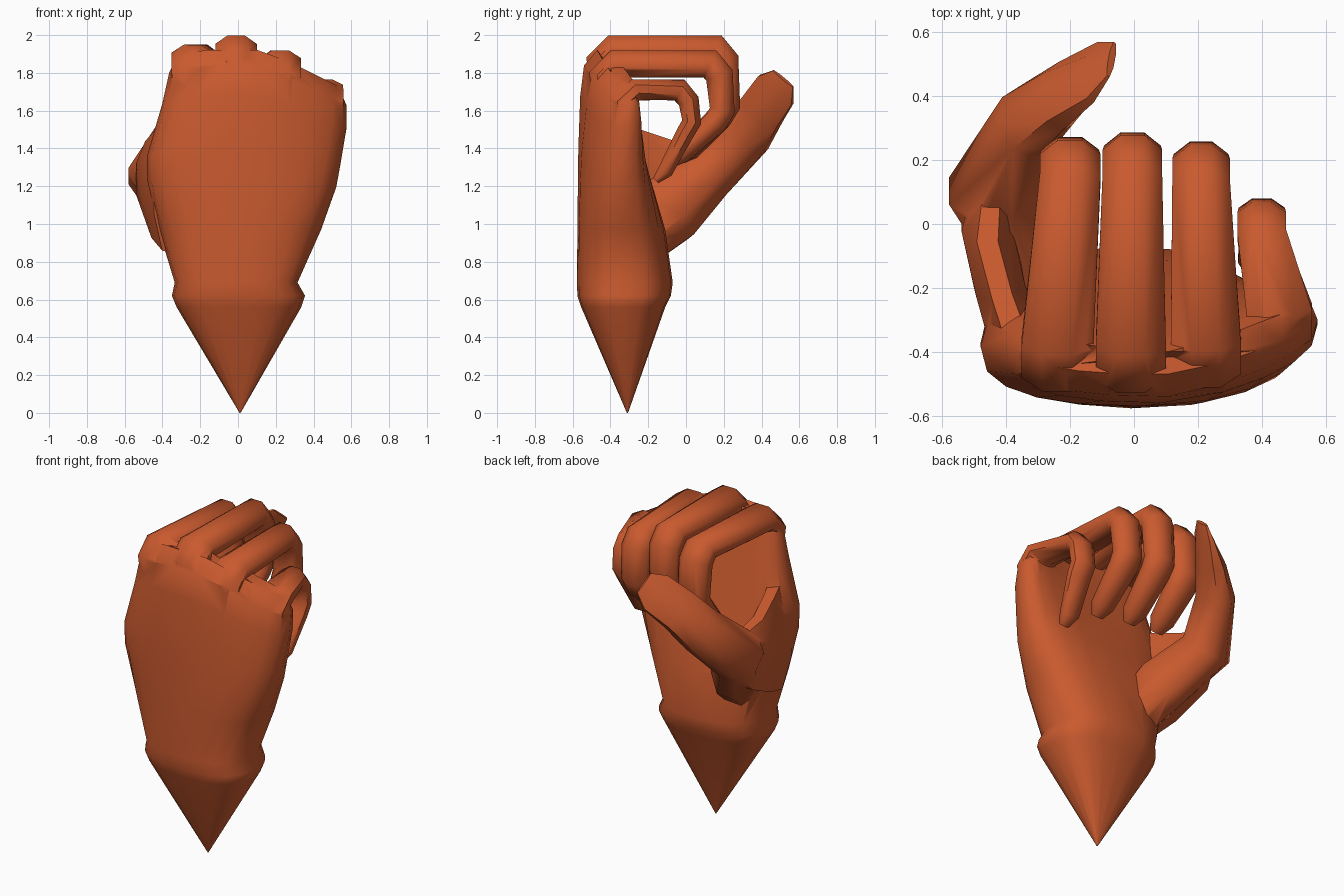
import bpy, bmesh, math
from mathutils import Vector

if "Cube" in bpy.data.objects:
    bpy.data.objects.remove(bpy.data.objects["Cube"])

skin = bpy.data.materials.new("terracotta")
skin.diffuse_color = (0.59, 0.103, 0.028, 1)
skin.use_nodes = True
skin.node_tree.nodes["Principled BSDF"].inputs["Base Color"].default_value = skin.diffuse_color


def loft(name, rings):
    """Skin a list of equal-sized point rings and cap both ends."""
    bm = bmesh.new()
    vr = [[bm.verts.new(p) for p in r] for r in rings]
    n = len(vr[0])
    for r0, r1 in zip(vr, vr[1:]):
        for i in range(n):
            j = (i + 1) % n
            bm.faces.new((r0[i], r0[j], r1[j], r1[i]))
    bm.faces.new(vr[0])
    bm.faces.new(vr[-1])
    bmesh.ops.recalc_face_normals(bm, faces=bm.faces[:])
    me = bpy.data.meshes.new(name)
    bm.to_mesh(me)
    bm.free()
    me.materials.append(skin)
    ob = bpy.data.objects.new(name, me)
    bpy.context.collection.objects.link(ob)
    return ob


def tube(name, path, side, n=8):
    """path: (x, y, z, half width along side, half thickness)."""
    pts = [Vector(p[:3]) for p in path]
    rings = []
    for i, p in enumerate(path):
        d0 = (pts[i] - pts[max(i - 1, 0)]).normalized()
        d1 = (pts[min(i + 1, len(pts) - 1)] - pts[i]).normalized()
        t = (d0 + d1).normalized()
        miter = 1 / max(t.dot(d1 if d1.length else d0), 0.7)
        w = Vector(side)
        w = (w - t * w.dot(t)).normalized()
        h = t.cross(w)
        ring = []
        for k in range(n):
            a = 2 * math.pi * (k + 0.5) / n
            ring.append(pts[i] + w * p[3] * 1.06 * math.cos(a)
                        + h * p[4] * 1.06 * miter * math.sin(a))
        rings.append(ring)
    return loft(name, rings)


# palm and wrist: (z, left, right, back y, front y, knuckle slope)
sections = [
    (0.00, 0.008, 0.014, -0.313, -0.307, 0),
    (0.56, -0.325, 0.335, -0.555, -0.11, 0),
    (0.62, -0.35, 0.355, -0.575, -0.08, 0),
    (0.69, -0.335, 0.315, -0.577, -0.07, 0),
    (0.97, -0.42, 0.44, -0.575, -0.11, 0),
    (1.25, -0.48, 0.52, -0.572, -0.17, 0.3),
    (1.40, -0.48, 0.54, -0.57, -0.20, 0.5),
    (1.68, -0.40, 0.575, -0.56, -0.25, 0.8),
    (1.84, -0.365, 0.575, -0.54, -0.29, 1),
    (1.92, -0.32, 0.53, -0.47, -0.33, 1),
]


def palm_ring(z, x0, x1, y0, y1, s, n=20):
    ring = []
    for k in range(n):
        a = 2 * math.pi * k / n
        c, d = math.cos(a), math.sin(a)
        u = math.copysign(abs(c) ** 0.8, c)
        v = math.copysign(abs(d) ** 0.75, d)
        x = (x0 + x1) / 2 + (x1 - x0) / 2 * u
        y = (y0 + y1) / 2 + (y1 - y0) / 2 * v
        e = max(0, x - 0.15)
        y += s * 0.27 * e                      # little-finger side curls forward
        if v > 0:
            y -= s * 0.07 * v * (1 - u * u)    # hollow of the palm
        ring.append((x, y, z - s * (0.5 * e + 0.25 * max(0, -0.2 - x))))
    return ring


hand = loft("hand", [palm_ring(*s) for s in sections])
parts = []


# curled fingers: base x, end x, base y, reach y, top z, elbow z, widths, thickness
def finger(name, x0, x1, yb, yr, zt, zl, a0, a1, b, ty, tz):
    zc, yc = zt - b, yr - b
    xm = x1 + 0.3 * (x1 - x0)
    parts.append(tube(name, [
        (x0, yb - 0.06, zt - 0.42, a0 * 0.8, b * 0.7),
        (x0, yb - 0.07, zc - 0.07, a0, b),
        (x0, yb, zc, a0, b),
        (x1, yc - 0.06, zc, a1, b),
        (x1, yc - 0.01, zc - 0.06, a1, b),
        (x1, yc + 0.005, zl + 0.06, a1 * 0.95, b * 0.9),
        (x1, yc - 0.03, zl, a1 * 0.92, b * 0.88),
        (xm, ty + 0.05, tz + 0.05, a1 * 0.75, b * 0.75),
        (xm, ty, tz, a1 * 0.4, b * 0.35),
    ], (1, 0, 0)))


finger("index_finger", -0.24, -0.2, -0.38, 0.275, 1.95, 1.55, 0.115, 0.097, 0.075, -0.03, 1.34)
finger("middle_finger", -0.01, -0.005, -0.38, 0.29, 2.0, 1.57, 0.112, 0.095, 0.078, -0.05, 1.34)
finger("ring_finger", 0.225, 0.21, -0.37, 0.26, 1.92, 1.54, 0.112, 0.092, 0.073, -0.08, 1.32)
finger("little_finger", 0.455, 0.4, -0.27, 0.08, 1.765, 1.48, 0.105, 0.078, 0.055, -0.16, 1.23)

# thumb, broad at the ball and flattening to the tip
parts.append(tube("thumb", [
    (-0.20, -0.30, 0.88, 0.15, 0.12),
    (-0.29, -0.10, 1.07, 0.19, 0.14),
    (-0.44, 0.11, 1.26, 0.15, 0.13),
    (-0.33, 0.32, 1.47, 0.135, 0.10),
    (-0.23, 0.40, 1.60, 0.125, 0.075),
    (-0.12, 0.475, 1.71, 0.12, 0.035),
    (-0.07, 0.515, 1.77, 0.07, 0.012),
], (0, 0.6, -0.75)))

# web of skin between thumb and palm
parts.append(tube("thumb_web", [
    (-0.36, -0.38, 1.20, 0.35, 0.09),
    (-0.42, -0.20, 1.21, 0.29, 0.08),
    (-0.46, 0.00, 1.24, 0.21, 0.08),
    (-0.44, 0.12, 1.29, 0.12, 0.07),
], (0, 0, 1)))

# fuse everything into one skin
bpy.context.view_layer.objects.active = hand
hand.select_set(True)
for p in parts:
    m = hand.modifiers.new("fuse", 'BOOLEAN')
    m.operation, m.solver, m.object = 'UNION', 'EXACT', p
    bpy.ops.object.modifier_apply(modifier=m.name)
    bpy.data.objects.remove(p)
bpy.ops.object.shade_smooth_by_angle(angle=math.radians(55))
